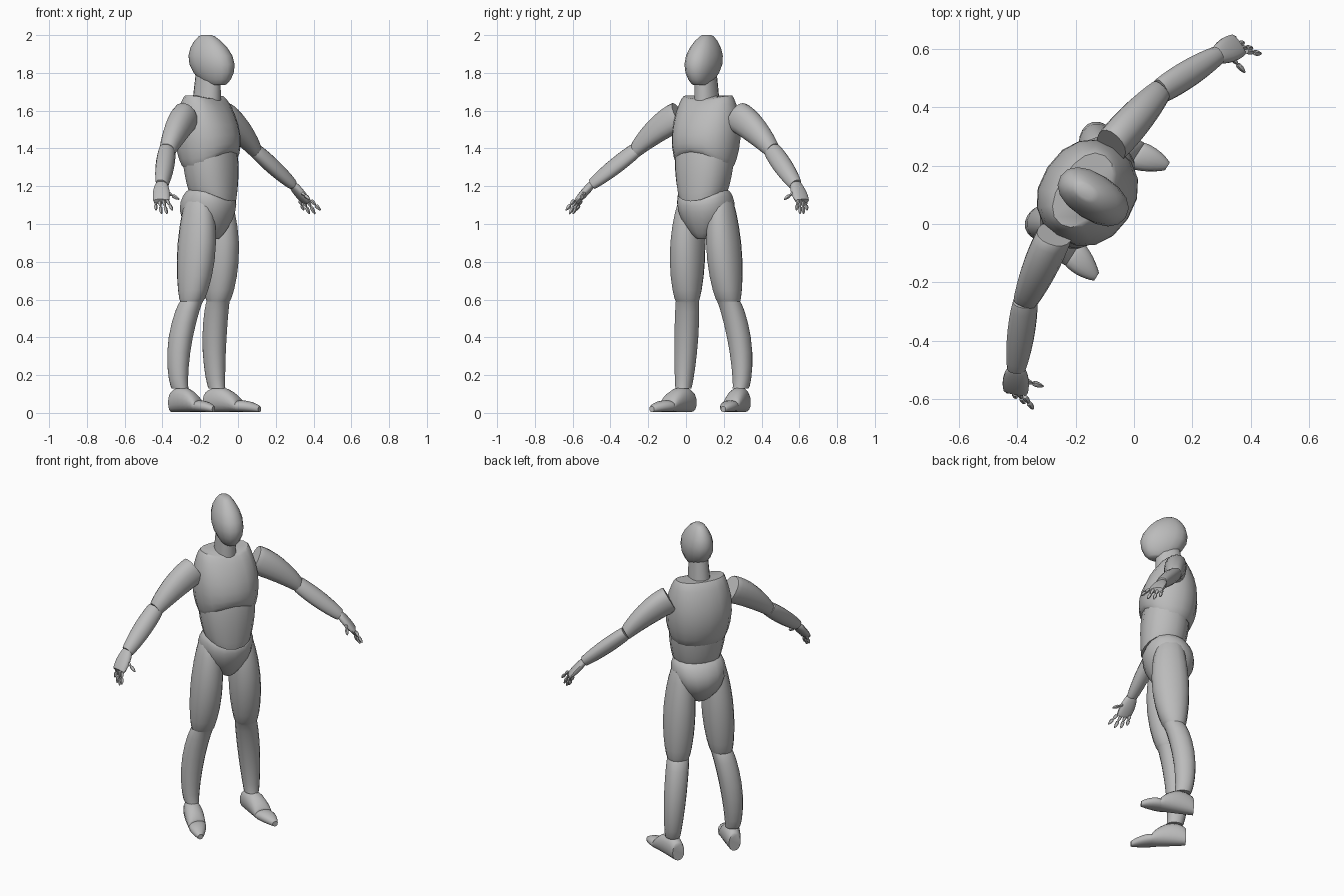
import bpy, bmesh, math
from mathutils import Vector, Matrix

cube = bpy.data.objects.get("Cube")
if cube:
    bpy.data.objects.remove(cube)

GREY = (.5, .5, .5, 1)
grey = bpy.data.materials.new("mannequin_grey")
grey.use_nodes = True
grey.diffuse_color = GREY
grey.node_tree.nodes["Principled BSDF"].inputs["Base Color"].default_value = GREY

# The figure is described as (across, ahead, height), then turned and placed
PLACE = Matrix.Translation((-.15, .1, 0)) @ Matrix.Rotation(1, 4, "Z")
ACROSS, AHEAD, UP = Vector((1, 0, 0)), Vector((0, 1, 0)), Vector((0, 0, 1))
NONE = Vector((0, 0, 0))
STEPS = 9


def squarish(value):
    return math.copysign(abs(value) ** .9, value)


def form(name, start, end, first, last, swell=(0, 0), bow=NONE,
         u=ACROSS, v=AHEAD, side=1, first_lift=0, last_lift=0, sides=16):
    """Oval body part from start to end. first and last are the end radii along
    u and v, swell thickens and bow bends the middle, the lifts raise the front
    of either end."""
    start, end, bow = Vector(start), Vector(end), Vector(bow)
    first, last, swell = Vector(first), Vector(last), Vector(swell)
    bm = bmesh.new()
    loops = []
    for step in range(STEPS + 1):
        # Rings crowd towards the ends, where the outline curves most
        t = (1 - math.cos(math.pi * step / STEPS)) / 2
        hump = max(0, math.sin(math.pi * t)) ** .7
        centre = start.lerp(end, t) + bow * hump
        radius = first.lerp(last, t) + swell * hump
        lift = first_lift * (1 - t) ** 3 + last_lift * t ** 3
        loop = []
        for i in range(sides):
            angle = math.tau * i / sides
            p = centre + u * radius.x * squarish(math.cos(angle)) \
                + v * radius.y * squarish(math.sin(angle))
            p.z += lift * max(0, math.sin(angle)) ** 2
            loop.append(bm.verts.new(PLACE @ Vector((side * p.x, -p.y, p.z))))
        loops.append(loop)
    for low, high in zip(loops, loops[1:]):
        for i in range(sides):
            j = (i + 1) % sides
            bm.faces.new((low[i], low[j], high[j], high[i]))
    bm.faces.new(loops[0])
    bm.faces.new(loops[-1])
    bmesh.ops.recalc_face_normals(bm, faces=bm.faces)
    mesh = bpy.data.meshes.new(name)
    bm.to_mesh(mesh)
    bm.free()
    mesh.materials.append(grey)
    obj = bpy.data.objects.new(name, mesh)
    bpy.context.collection.objects.link(obj)


def finger(name, base, tip, side):
    """Two short tapering joints from knuckle to tip."""
    base, tip = Vector(base), Vector(tip)
    u = (tip - base).cross(AHEAD).normalized()
    v = (tip - base).cross(u).normalized()
    middle = base.lerp(tip, .5)
    for part, a, b in (("joint", base, middle), ("tip", middle, tip)):
        form(f"{name}_{part}", a, b, (.008, .008), (.002, .002),
             swell=(.004, .004), u=u, v=v, side=side, sides=8)


# Head and neck
form("head", (0, .04, 1.735), (0, -.02, 2), first=(.03, .05), last=(.02, .03),
     swell=(.055, .09))
form("neck", (0, -.02, 1.63), (0, -.01, 1.79), first=(.06, .08), last=(.05, .07))

# Torso: arched rib cage, waist and hips
form("chest", (0, 0, 1.3), (0, -.03, 1.68), first=(.15, .13), last=(.14, .08),
     swell=(.04, .055), first_lift=.08, last_lift=-.02)
form("abdomen", (0, .02, 1.17), (0, 0, 1.4), first=(.13, .12), last=(.16, .13),
     swell=(.01, .01), first_lift=-.05)
form("pelvis", (0, 0, .92), (0, .01, 1.18), first=(.03, .05), last=(.13, .11),
     swell=(.06, .06), bow=(0, -.02, 0), last_lift=-.05)

# Joints of the left limbs, mirrored for the right
shoulder, elbow = (.18, -.03, 1.57), (.43, .01, 1.39)
wrist, knuckles = (.64, .11, 1.21), (.71, .15, 1.12)
hip, knee, ankle = (.1, -.01, 1.12), (.13, -.03, .59), (.18, -.07, .13)
heel, ball, toe = (.17, -.13, .055), (.2, .06, .035), (.225, .17, .02)
ARM_U, ARM_V = Vector((-.2, 1, 0)).normalized(), Vector((.5, 0, .9)).normalized()
HAND_U, HAND_V = Vector((-.4, 1, 0)).normalized(), Vector((.6, 0, .8))

for side, word in ((1, "left"), (-1, "right")):
    # Arm
    form(word + "_upper_arm", shoulder, elbow, first=(.06, .08), last=(.04, .04),
         swell=(.01, .01), bow=(0, 0, .02), u=ARM_U, v=ARM_V, side=side)
    form(word + "_forearm", elbow, wrist, first=(.04, .04), last=(.03, .03),
         swell=(.01, .01), u=HAND_U, v=HAND_V, side=side)

    # Hand with four fanned fingers and a thumb
    form(word + "_palm", wrist, knuckles, first=(.03, .02), last=(.04, .015),
         swell=(.01, .005), u=HAND_U, v=HAND_V, side=side)
    for i, digit in enumerate(("pinky", "ring_finger", "middle_finger", "index_finger")):
        fan = i - 1.5
        finger(f"{word}_{digit}", (.705, .15 + .024 * fan, 1.125),
               (.725, .18 + .035 * fan, 1.05 + .01 * fan ** 2), side)
    finger(word + "_thumb", (.66, .15, 1.17), (.64, .22, 1.13), side)

    # Leg
    form(word + "_thigh", hip, knee, first=(.05, .07), last=(.06, .06),
         swell=(.03, .04), bow=(0, .01, 0), side=side)
    form(word + "_shin", knee, ankle, first=(.06, .06), last=(.04, .045),
         swell=(.01, .01), bow=(.015, -.03, 0), side=side)

    # Foot in two pieces, running from heel to toe
    form(word + "_foot", heel, ball, first=(.035, .05), last=(.05, .03),
         swell=(.01, .025), bow=(0, 0, .025), v=UP, side=side)
    form(word + "_toes", ball, toe, first=(.05, .03), last=(.015, .015),
         swell=(.01, .005), bow=(0, 0, .005), v=UP, side=side)

# Soft shading with crisp part edges
for obj in bpy.context.scene.objects:
    obj.select_set(obj.type == "MESH")
    if obj.type == "MESH":
        bpy.context.view_layer.objects.active = obj
bpy.ops.object.shade_smooth_by_angle(angle=math.radians(40))
